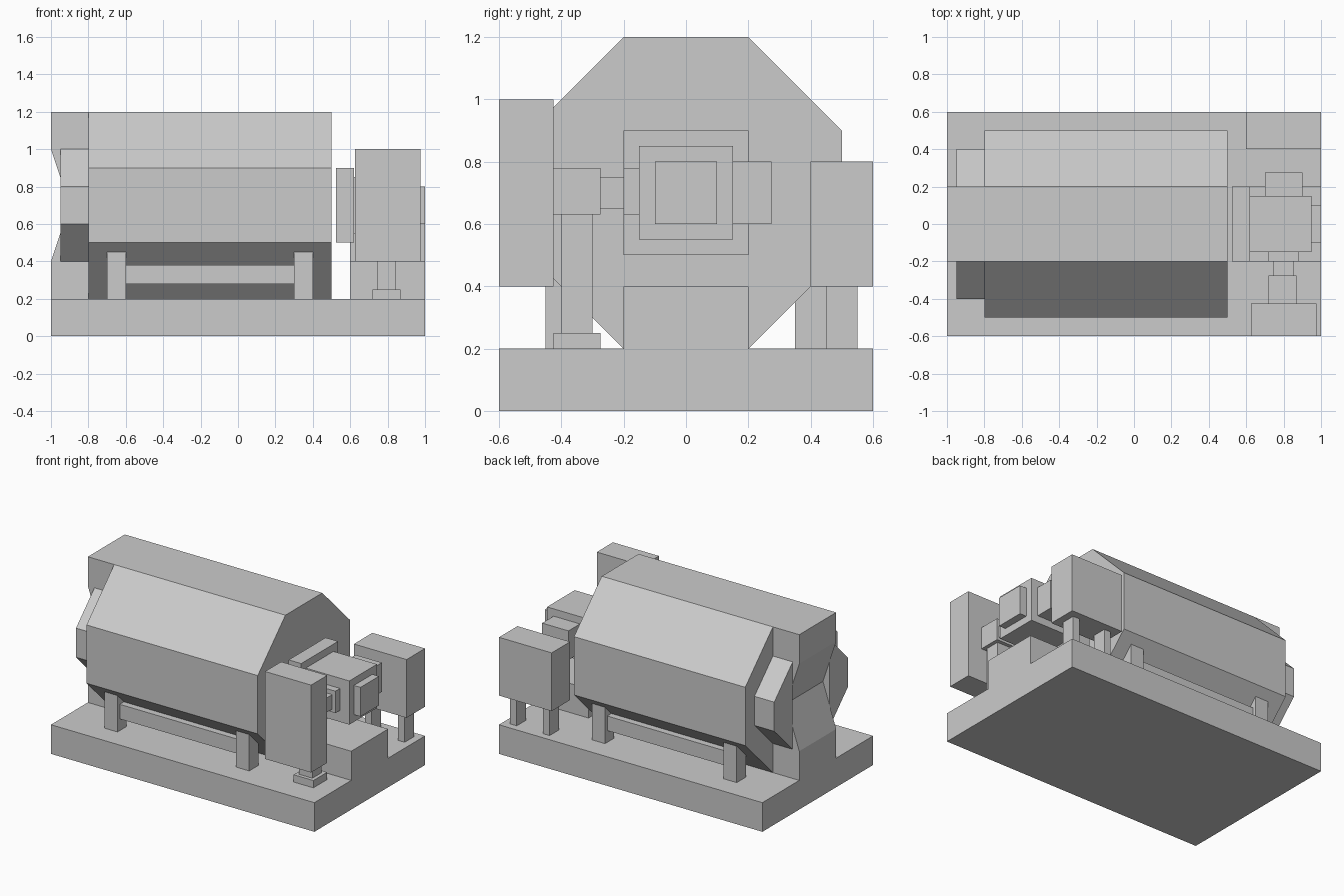
import bpy
import bmesh
from mathutils import Vector

cube = bpy.data.objects.get("Cube")
if cube:
    bpy.data.objects.remove(cube, do_unlink=True)

grey = bpy.data.materials.new("plain grey")
grey.use_nodes = True
GREY = (0.6, 0.6, 0.6, 1)
grey.diffuse_color = GREY
grey.node_tree.nodes["Principled BSDF"].inputs["Base Color"].default_value = GREY


def prism(name, points, direction):
    """Extrude a closed outline along a direction into a solid."""
    bm = bmesh.new()
    face = bm.faces.new([bm.verts.new(p) for p in points])
    out = bmesh.ops.extrude_face_region(bm, geom=[face])
    moved = [g for g in out["geom"] if isinstance(g, bmesh.types.BMVert)]
    bmesh.ops.translate(bm, verts=moved, vec=Vector(direction))
    bmesh.ops.recalc_face_normals(bm, faces=bm.faces)
    mesh = bpy.data.meshes.new(name)
    bm.to_mesh(mesh)
    bm.free()
    mesh.materials.append(grey)
    obj = bpy.data.objects.new(name, mesh)
    bpy.context.collection.objects.link(obj)
    return obj


def box(name, x, y, z):
    """Box from its (low, high) range on each axis."""
    outline = [(x[0], y[0], z[0]), (x[1], y[0], z[0]),
               (x[1], y[1], z[0]), (x[0], y[1], z[0])]
    return prism(name, outline, (0, 0, z[1] - z[0]))


def octagon(name, x, flat, wide, z_mid, h_side, h_top):
    """Eight-sided drum lying along x."""
    quarter = [(flat, h_top), (wide, h_side)]
    ring = quarter + [(y, -z) for y, z in reversed(quarter)]
    ring += [(-y, z) for y, z in reversed(ring)]
    return prism(name, [(x[0], y, z_mid + z) for y, z in ring],
                 (x[1] - x[0], 0, 0))


# Base and main drum
box("base_plate", (-1, 1), (-.6, .6), (0, .2))
octagon("main_drum", (-.8, .5), .2, .5, .7, .2, .5)

# Rear end: smaller drum cap and a notched central rib
octagon("end_cap", (-.95, -.8), .2, .4, .7, .1, .3)
rib = [(-.8, .2), (-1, .2), (-1, .4), (-.9, .7), (-1, 1), (-1, 1.2), (-.8, 1.2)]
notch_cap = bpy.data.objects["end_cap"]
# Split the cap into two cheeks so the notch stays open
bpy.data.objects.remove(notch_cap, do_unlink=True)
for side, s in (("left", 1), ("right", -1)):
    cheek = [(.2, 1), (.4, .8), (.4, .6), (.2, .4)]
    prism(side + "_end_cheek", [(-.95, s * y, z) for y, z in cheek], (.15, 0, 0))
prism("end_rib", [(x, -.2, z) for x, z in rib], (0, .4, 0))

# Drum legs and tie rails on both sides
for side, s in (("left", 1), ("right", -1)):
    for place, x in (("back", -.7), ("front", .3)):
        box(f"{side}_{place}_leg", (x, x + .1), sorted((s * .35, s * .45)), (.2, .45))
    box(side + "_tie_rail", (-.6, .3), sorted((s * .375, s * .425)), (.28, .38))

# Motor and pedestal
box("motor_pedestal", (.6, 1), (-.2, .2), (.2, .4))
box("motor_flange", (.525, .62), (-.2, .2), (.5, .9))
box("motor_body", (.62, .95), (-.15, .15), (.55, .85))
box("motor_cap", (.95, 1), (-.1, .1), (.6, .8))
box("terminal_box", (.7, .9), (.15, .275), (.6, .8))

# Coupling from motor to the upright panel
box("coupling_flange", (.72, .88), (-.2, -.15), (.63, .78))
box("coupling_shaft", (.745, .855), (-.275, -.2), (.65, .75))
box("coupling_block", (.72, .87), (-.425, -.275), (.63, .78))
box("coupling_post", (.745, .845), (-.4, -.3), (.25, .63))
box("post_foot", (.72, .87), (-.425, -.275), (.2, .25))
box("upright_panel", (.625, .975), (-.6, -.425), (.4, 1))

# Control cabinet on two legs
box("control_cabinet", (.6, 1), (.4, .6), (.4, .8))
for place, x in (("inner", .65), ("outer", .9)):
    box(place + "_cabinet_leg", (x, x + .05), (.45, .55), (.2, .4))
